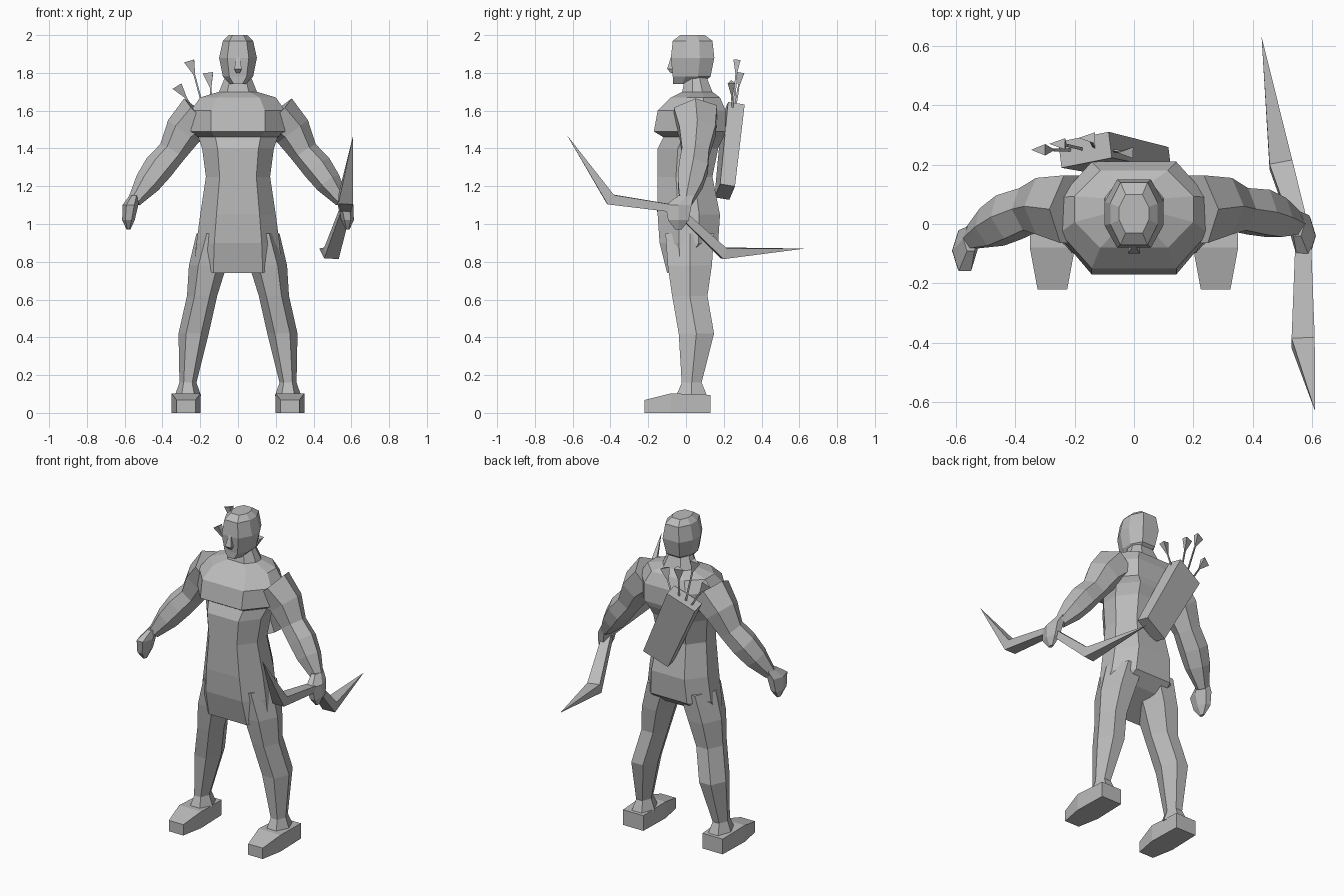
import bpy
import bmesh
from math import cos, sin, pi, sqrt
from mathutils import Vector

if "Cube" in bpy.data.objects:
    bpy.data.objects.remove(bpy.data.objects["Cube"])

SHADE = (.5, .5, .5, 1)
grey = bpy.data.materials.new("plain_grey")
grey.use_nodes = True
grey.diffuse_color = SHADE
grey.node_tree.nodes["Principled BSDF"].inputs["Base Color"].default_value = SHADE

SIDEWAYS = Vector((1, 0, 0))
BACKWARD = Vector((0, 1, 0))
UPWARD = Vector((0, 0, 1))


def skin(name, rings):
    """Join equal-sized rings of points into a closed flat-shaded solid."""
    bm = bmesh.new()
    loops = [[bm.verts.new(point) for point in ring] for ring in rings]
    count = len(loops[0])
    for lower, upper in zip(loops, loops[1:]):
        for here in range(count):
            there = (here + 1) % count
            bm.faces.new((lower[here], lower[there], upper[there], upper[here]))
    bm.faces.new(reversed(loops[0]))
    bm.faces.new(loops[-1])
    bmesh.ops.remove_doubles(bm, verts=bm.verts, dist=.0005)
    bmesh.ops.recalc_face_normals(bm, faces=bm.faces)
    mesh = bpy.data.meshes.new(name)
    bm.to_mesh(mesh)
    bm.free()
    mesh.materials.append(grey)
    bpy.context.collection.objects.link(bpy.data.objects.new(name, mesh))


def tube(name, stops, sides=6, axis=BACKWARD, along=None, depth=1):
    """Loft along a path of (point, radius); depth stretches rings along the axis."""
    points = [Vector(point) for point, radius in stops]
    turn = pi / sides if sides == 4 else 0
    grow = sqrt(2) if sides == 4 else 1
    last = len(points) - 1
    rings = []
    for i, (point, radius) in enumerate(stops):
        heading = along or points[min(i + 1, last)] - points[max(i - 1, 0)]
        across = heading.cross(axis).normalized()
        outward = across.cross(heading).normalized() * depth
        angles = [turn + 2 * pi * k / sides for k in range(sides)]
        rings.append([points[i] + grow * radius * (across * cos(a) + outward * sin(a))
                      for a in angles])
    skin(name, rings)


def layer(height, wide, front, back, lift=0):
    """Ten-sided level section; lift raises its rear edge."""
    flat = wide * .57
    side_front = front + (back - front) / 3
    side_back = back - (back - front) / 3
    half = [(flat, front, height), (wide, side_front, height + lift / 2),
            (wide, side_back, height + lift), (flat, back, height + lift)]
    mirrored = [(-x, y, z) for x, y, z in reversed(half)]
    return [(0, front, height), *half, (0, back, height + lift), *mirrored]


# Trunk with overhanging chest and hanging front of the tunic
hem = layer(height=.74, wide=.23, front=-.1, back=.1, lift=.1)
seat = layer(height=.9, wide=.22, front=-.14, back=.17)
hips = layer(height=1.05, wide=.2, front=-.15, back=.18)
waist = layer(height=1.25, wide=.17, front=-.15, back=.14)
ribs = layer(height=1.4, wide=.19, front=-.15, back=.17)
under_chest = layer(height=1.46, wide=.21, front=-.12, back=.2)
chest = layer(height=1.49, wide=.25, front=-.17, back=.21)
collar = layer(height=1.6, wide=.25, front=-.15, back=.21)
shoulders = layer(height=1.67, wide=.2, front=-.08, back=.18)
neck_base = layer(height=1.7, wide=.1, front=-.02, back=.14)
neck_top = layer(height=1.8, wide=.06, front=0, back=.1)
skin("torso_and_tunic", [hem, seat, hips, waist, ribs, under_chest, chest,
                         collar, shoulders, neck_base, neck_top])

# Head and nose
chin = layer(height=1.74, wide=.04, front=-.07, back=.08)
jaw = layer(height=1.78, wide=.08, front=-.07, back=.13)
brow = layer(height=1.88, wide=.1, front=-.08, back=.15)
forehead = layer(height=1.97, wide=.08, front=-.07, back=.14)
crown = layer(height=2, wide=.05, front=-.03, back=.1)
skin("head", [chin, jaw, brow, forehead, crown])
bridge, tip, lip = (0, -.07, 1.9), (0, -.08, 1.82), (0, -.07, 1.8)
tube("nose", [(bridge, .005), (tip, .02), (lip, .01)], sides=4, along=-UPWARD)

# Arms, fists, legs and feet on both sides
for side, s, reach in (("left", 1, 0), ("right", -1, -.05)):
    wrist = Vector((s * .55, reach, 1.12))
    elbow = Vector((s * .42, .04 + reach / 3, 1.3))
    shoulder = Vector((s * .2, .05, 1.58))
    upper_arm = Vector((s * .29, .06, 1.49))
    biceps = Vector((s * .35, .05, 1.38))
    forearm = elbow.lerp(wrist, .45)
    tube(side + "_arm", [(shoulder, .12), (upper_arm, .1), (biceps, .075),
                         (elbow, .08), (forearm, .07), (wrist, .036)], depth=1.1)

    knuckles = wrist + Vector((s * .02, -.04, -.02))
    fingers = wrist + Vector((s * .03, -.04, -.1))
    fingertips = fingers - UPWARD * .05
    tube(side + "_fist", [(wrist + UPWARD * .03, .025), (knuckles, .042),
                          (fingers, .033), (fingertips, .01)], along=-UPWARD, depth=1.9)

    hip = Vector((s * .11, .02, .95))
    thigh = Vector((s * .16, .02, .78))
    knee = Vector((s * .19, .02, .62))
    calf = Vector((s * .235, .055, .42))
    ankle = Vector((s * .265, .03, .16))
    tube(side + "_leg", [(hip, .11), (thigh, .1), (knee, .08), (calf, .08),
                         (ankle, .045), (ankle - UPWARD * .07, .07)],
         along=-UPWARD, depth=1.35)

    # The sole stays level because each centre is as high as its half thickness
    thickness = .68
    foot = [(Vector((s * .275, y, half * thickness)), half)
            for y, half in ((-.22, .05), (-.08, .076), (.13, .07))]
    tube(side + "_foot", foot, sides=4, axis=UPWARD, along=BACKWARD, depth=thickness)

# Bent bow held in the left fist
upper_tip, upper_bend = (.61, -.63, 1.47), (.57, -.4, 1.13)
grip = (.57, -.05, 1.08)
lower_bend, lower_tip = (.495, .2, .845), (.43, .63, .87)
tube("bow", [(upper_tip, 0), (upper_bend, .03), (grip, .02), (lower_bend, .03),
             (lower_tip, 0)], sides=4, axis=SIDEWAYS, depth=1.3)

# Slanted quiver on the back
mouth = Vector((-.165, .25, 1.6))
bottom = Vector((.045, .205, 1.17))
tube("quiver", [(mouth, .095), (bottom, .085)], sides=4,
     axis=BACKWARD - SIDEWAYS / 5, depth=.47)

# Arrows with flared flights
arrow_ends = [(-.315, .25, 1.735), (-.25, .27, 1.865), (-.15, .29, 1.8), (-.02, .24, 1.75)]
for number, end in enumerate(map(Vector, arrow_ends), start=1):
    start = mouth + SIDEWAYS * (number - 2) * .035 - UPWARD * .05
    neck = end - (end - start).normalized() * .08
    tube(f"arrow_shaft_{number}", [(start, .006), (neck, .006)], sides=3)
    tube(f"arrow_flight_{number}", [(neck, .005), (end, .037)], sides=3, depth=.6)
